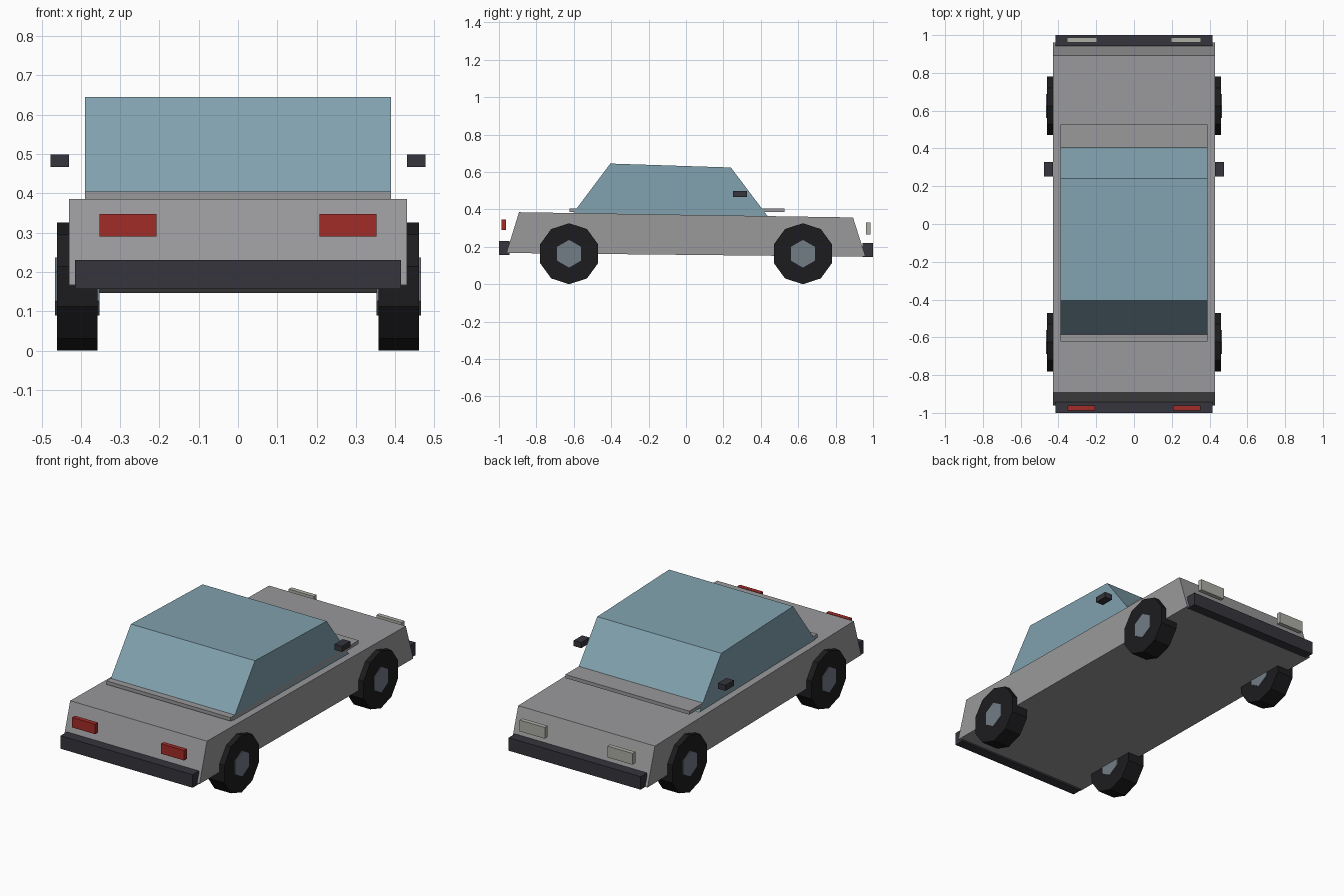
import bpy, math

if "Cube" in bpy.data.objects:
    bpy.data.objects.remove(bpy.data.objects["Cube"])


def paint(name, rgb):
    m = bpy.data.materials.new(name)
    m.diffuse_color = (*rgb, 1)
    m.use_nodes = True
    m.node_tree.nodes["Principled BSDF"].inputs["Base Color"].default_value = m.diffuse_color
    return m


BODY = paint("body grey", (0.32, 0.32, 0.33))
GLASS = paint("glass blue", (0.22, 0.36, 0.43))
DARK = paint("trim dark", (0.035, 0.035, 0.045))
TYRE = paint("tyre black", (0.012, 0.012, 0.014))
HUB = paint("hub slate", (0.17, 0.20, 0.24))
RED = paint("lamp red", (0.36, 0.025, 0.02))
PALE = paint("lamp pale", (0.42, 0.42, 0.38))


def box(name, x, y, z, mat):
    """Box from (min, max) ranges on each axis."""
    bpy.ops.mesh.primitive_cube_add(size=1, location=[sum(r) / 2 for r in (x, y, z)])
    o = bpy.context.object
    o.name = name
    o.scale = [r[1] - r[0] for r in (x, y, z)]
    o.data.materials.append(mat)


def extrude_side(name, profile, half_width, mat):
    """Side profile of (y, z) points extruded across the car."""
    n = len(profile)
    verts = [(s * half_width, y, z) for s in (-1, 1) for y, z in profile]
    faces = [tuple(range(n)), tuple(reversed(range(n, 2 * n)))]
    faces += [(i, i + n, (i + 1) % n + n, (i + 1) % n) for i in range(n)]
    mesh = bpy.data.meshes.new(name)
    mesh.from_pydata(verts, [], faces)
    mesh.materials.append(mat)
    o = bpy.data.objects.new(name, mesh)
    bpy.context.collection.objects.link(o)


def disc(name, sides, radius, width, loc, mat):
    """Cylinder along x with a corner pointing up."""
    bpy.ops.mesh.primitive_cylinder_add(vertices=sides, radius=radius, depth=width,
                                        location=loc, rotation=(math.pi / 2, 0, math.pi / 2))
    o = bpy.context.object
    o.name = name
    o.data.materials.append(mat)


# Wedge body, cabin and the sill plate under the glass
extrude_side("body", [(-0.96, 0.167), (0.96, 0.147), (0.893, 0.357), (-0.893, 0.385)], 0.43, BODY)
extrude_side("cabin", [(-0.605, 0.378), (0.438, 0.362), (0.24, 0.624), (-0.405, 0.645)], 0.39, GLASS)
box("sill_plate", (-0.39, 0.39), (-0.623, 0.527), (0.385, 0.405), BODY)

# Bumpers
box("front_bumper", (-0.415, 0.415), (-1.0, -0.943), (0.157, 0.231), DARK)
box("rear_bumper", (-0.415, 0.415), (0.943, 1.0), (0.146, 0.22), DARK)

# Paired parts
for side, s in (("left", -1), ("right", 1)):
    def mirrored(a, b):
        return tuple(sorted((s * a, s * b)))

    box(f"front_lamp_{side}", mirrored(0.207, 0.352), (-0.987, -0.962), (0.29, 0.347), RED)
    box(f"rear_lamp_{side}", mirrored(0.197, 0.355), (0.962, 0.987), (0.267, 0.331), PALE)
    box(f"mirror_{side}", mirrored(0.43, 0.477), (0.252, 0.327), (0.467, 0.499), DARK)
    for end, y in (("front", -0.625), ("rear", 0.625)):
        disc(f"{end}_tyre_{side}", 10, 0.163, 0.104, (s * 0.409, y, 0.163), TYRE)
        disc(f"{end}_hub_{side}", 6, 0.074, 0.113, (s * 0.409, y, 0.163), HUB)
